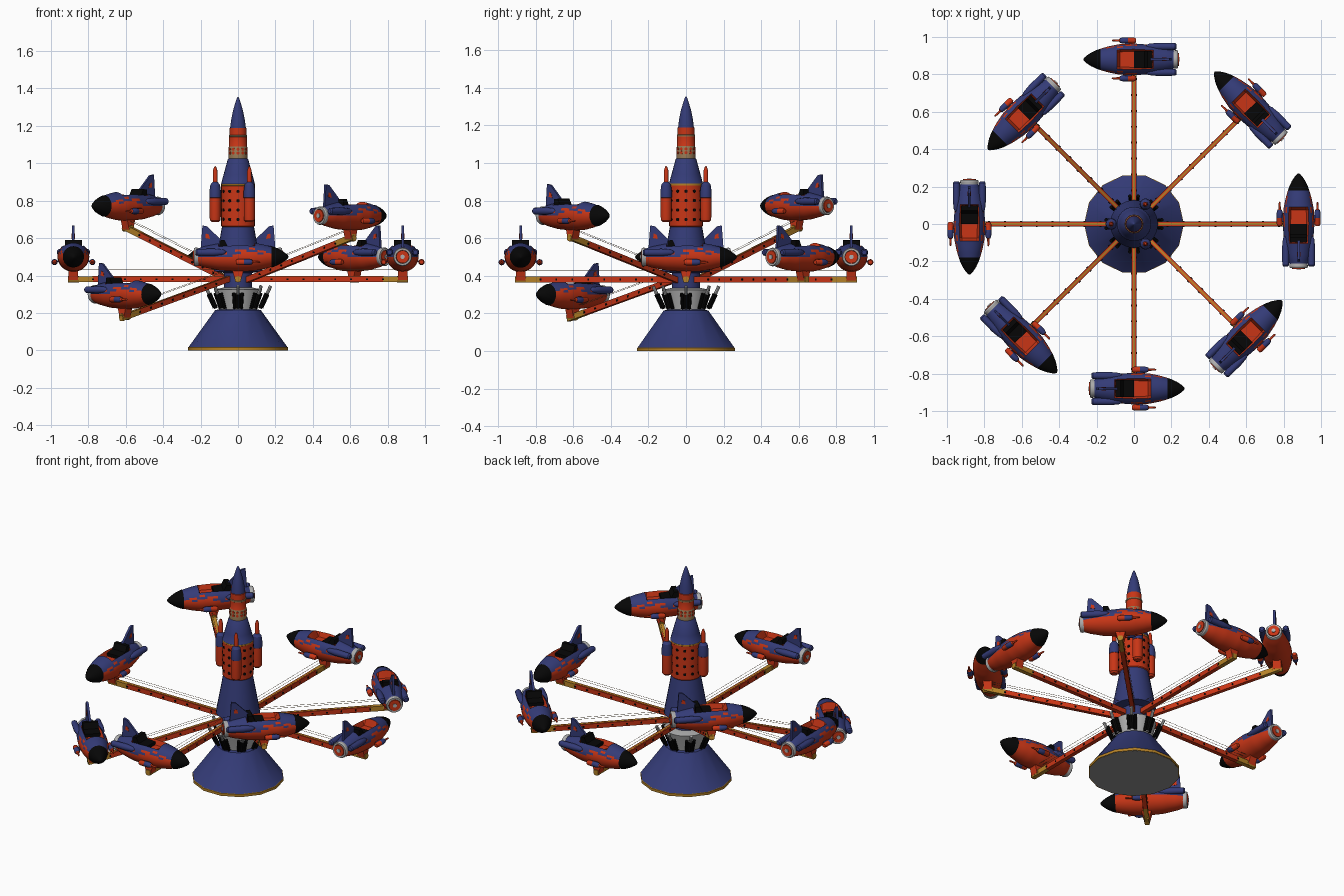
import bpy, bmesh, math
from mathutils import Matrix, Vector

if "Cube" in bpy.data.objects:
    bpy.data.objects.remove(bpy.data.objects["Cube"])

COL = {"blue": (0.034, 0.044, 0.185), "red": (0.58, 0.036, 0.008), "gold": (0.46, 0.22, 0.02),
       "black": (0.002, 0.002, 0.002), "light_grey": (0.42, 0.42, 0.42),
       "dark_grey": (0.28, 0.28, 0.28), "tan": (0.30, 0.19, 0.09)}
MAT = {}
for n, c in COL.items():
    MAT[n] = bpy.data.materials.new(n)
    MAT[n].diffuse_color = (*c, 1)
NAMES = list(COL)
T, R = Matrix.Translation, Matrix.Rotation
ALONG_X = R(math.pi / 2, 4, 'Y')          # turns a z-axis lathe to point along +x


def make(name, bm, M=None):
    if M:
        bm.transform(M)
    bmesh.ops.remove_doubles(bm, verts=bm.verts, dist=1e-5)
    bmesh.ops.recalc_face_normals(bm, faces=bm.faces)
    me = bpy.data.meshes.new(name)
    bm.to_mesh(me)
    bm.free()
    for n in NAMES:
        me.materials.append(MAT[n])
    me.shade_smooth()
    me.set_sharp_from_angle(angle=math.radians(32))
    ob = bpy.data.objects.new(name, me)
    bpy.context.collection.objects.link(ob)
    return ob


def lathe(name, rows, segs, mats, M=None):
    """rows: (radius, z); mats: one colour, or one per band"""
    bm = bmesh.new()
    if isinstance(mats, str):
        mats = [mats] * (len(rows) - 1)
    rings = [[bm.verts.new((max(r, 1e-6) * math.cos(2 * math.pi * i / segs),
                            max(r, 1e-6) * math.sin(2 * math.pi * i / segs), z))
              for i in range(segs)] for r, z in rows]
    for k, m in enumerate(mats):
        for i in range(segs):
            j = (i + 1) % segs
            f = bm.faces.new((rings[k][i], rings[k][j], rings[k + 1][j], rings[k + 1][i]))
            f.material_index = NAMES.index(m)
    for ring, row, m in ((rings[0], rows[0], mats[0]), (rings[-1], rows[-1], mats[-1])):
        if row[0] > 1e-4:
            bm.faces.new(ring).material_index = NAMES.index(m)
    return make(name, bm, M)


def rods(name, items, mat, segs=10):
    """items: (start, end, radius)"""
    bm = bmesh.new()
    for p, q, r in items:
        p, q = Vector(p), Vector(q)
        d = q - p
        bmesh.ops.create_cone(bm, cap_ends=True, segments=segs, radius1=r, radius2=r, depth=d.length,
                              matrix=T((p + q) / 2) @ d.to_track_quat('Z', 'Y').to_matrix().to_4x4())
    for f in bm.faces:
        f.material_index = NAMES.index(mat)
    return make(name, bm)


def boxes(name, items, mat):
    """items: (centre, size)"""
    bm = bmesh.new()
    for c, s in items:
        bmesh.ops.create_cube(bm, size=1, matrix=T(c) @ Matrix.Diagonal((*s, 1)))
    for f in bm.faces:
        f.material_index = NAMES.index(mat)
    return make(name, bm)


def prism(name, pts, y0, y1, mat):
    """side outline in x,z extruded along y"""
    bm = bmesh.new()
    f = bm.faces.new([bm.verts.new((x, y0, z)) for x, z in pts])
    g = bmesh.ops.extrude_face_region(bm, geom=[f])["geom"]
    bmesh.ops.translate(bm, vec=(0, y1 - y0, 0), verts=[v for v in g if isinstance(v, bmesh.types.BMVert)])
    for f in bm.faces:
        f.material_index = NAMES.index(mat)
    return make(name, bm)


def polar(r, a, z):
    return (r * math.cos(a), r * math.sin(a), z)


# ---- base and central tower
lathe("base", [(0.262, 0), (0.267, 0), (0.267, 0.016), (0.264, 0.018), (0.122, 0.215), (0.10, 0.22)], 14,
      ["gold", "gold", "gold", "blue", "blue"])
lathe("base_underside", [(0.262, -0.001), (0.262, 0.001)], 14, "dark_grey")
lathe("hub_collar", [(0.100, 0.215), (0.105, 0.24), (0.128, 0.325), (0.08, 0.335)], 24, "light_grey")
lathe("hub", [(0.075, 0.32), (0.075, 0.42)], 16, "blue")
lathe("tower_skirt", [(0.06, 0.412), (0.128, 0.422), (0.122, 0.46), (0.102, 0.57), (0.086, 0.66)], 24, "blue")
lathe("tower_body", [(0.08, 0.655), (0.09, 0.665), (0.09, 0.88), (0.091, 0.881), (0.091, 0.890), (0.090, 0.891),
                     (0.077, 0.94), (0.055, 1.02), (0.05, 1.025), (0.05, 1.085), (0.047, 1.09), (0.047, 1.14),
                     (0.049, 1.142), (0.049, 1.150), (0.045, 1.152), (0.045, 1.188), (0.042, 1.19)], 24,
      ["red"] * 2 + ["gold"] * 2 + ["blue"] * 4 + ["tan"] * 2 + ["red"] + ["tan"] * 3 + ["red"] * 2)
lathe("tower_nose", [(0.042, 1.189), (0.037, 1.23), (0.027, 1.28), (0.014, 1.325), (0.005, 1.35), (0, 1.355)], 20, "blue")
ports = [(polar(0.085, 2 * math.pi * i / 12, z), polar(0.0915, 2 * math.pi * i / 12, z), 0.009)
         for i in range(12) for z in (0.70, 0.75, 0.80, 0.85)]
rods("tower_portholes", ports, "black", 8)
rods("tower_studs", [(polar(0.045, 2 * math.pi * i / 12, z), polar(0.051, 2 * math.pi * i / 12, z), 0.009)
                     for i in range(12) for z in (1.055, 1.075)], "red", 6)

# ---- three side boosters
for k, deg in enumerate((60, 180, 300)):
    a = math.radians(deg)
    lathe(f"booster_{k}", [(0.018, 0.685), (0.028, 0.695), (0.030, 0.715), (0.030, 0.815), (0.031, 0.816), (0.031, 0.85),
                           (0.026, 0.885), (0.013, 0.90), (0.012, 0.96), (0.006, 0.98), (0, 0.985)], 14,
          ["red"] * 4 + ["blue"] * 3 + ["red"] * 3, T(polar(0.122, a, 0)))

# ---- hydraulic lifters under each arm
A8 = [math.radians(45 * i) for i in range(8)]
rods("lifter_cylinders", [(polar(0.118, a + s, 0.225), polar(0.152, a + s, 0.305), 0.009)
                          for a in A8 for s in (-0.15, 0.15)], "black", 8)
rods("lifter_pistons", [(polar(0.120, a, 0.225), polar(0.175, a, 0.345), 0.009) for a in A8], "light_grey", 8)
rods("lifter_sleeves", [(polar(0.122, a, 0.23), polar(0.155, a, 0.302), 0.014) for a in A8], "black", 8)

# ---- one arm, running along +x from its pivot
arm = [boxes("arm_beam", [((0.325, 0, 0), (0.75, 0.026, 0.030))], "red"),
       boxes("arm_end", [((0.763, 0, 0), (0.134, 0.027, 0.031))], "gold"),
       boxes("arm_top_strip", [((0.325, 0, 0.0152), (0.75, 0.011, 0.002))], "gold"),
       boxes("arm_bolts", [((0.1 + 0.085 * i, s * 0.0135, 0), (0.010, 0.004, 0.010))
                           for i in range(8) for s in (-1, 1)], "black")]
cables = [rods("arm_cables", [((0, s * 0.012, 0), (0.77, s * 0.012, 0), 0.001) for s in (-1, 1)], "tan", 5)]

# ---- one rocket car, nose along +x, centred on its axis
prof = [(-0.225, 0.044), (-0.18, 0.060), (-0.10, 0.077), (0, 0.085), (0.08, 0.081), (0.14, 0.069), (0.18, 0.057)]


def radius(x):
    for (x0, r0), (x1, r1) in zip(prof, prof[1:]):
        if x <= x1 + 1e-6:
            return r0 + (r1 - r0) * (x - x0) / (x1 - x0)


xs = [-0.225 + 0.015 * i for i in range(28)]
body = lathe("car_body", [(radius(x), x) for x in xs], 36, "blue", ALONG_X)
me = body.data
sunk = set()
for v in me.vertices:                       # press the cockpit into the hull
    x, y, z = v.co
    if z > 0 and abs(y) < 0.046 and -0.095 < x < 0.085:
        v.co.z = 0.03
        sunk.add(v.index)
    else:
        v.co.z *= 0.94
flames = [((-0.03, 0.2),), ((0.02, 0.10), (0.14, 0.2), (-0.10, -0.06)), ((-0.01, 0.05), (0.10, 0.15)), ((0.06, 0.09),)]
for p in me.polygons:                       # red belly, flame streaks and cockpit
    x, y, z = p.center
    row = int(math.degrees(math.atan2(z / 0.94, abs(y))) // 10)
    flame = 0 <= row < 4 and any(lo < x < hi for lo, hi in flames[row])
    if z < 0 or flame or any(i in sunk for i in p.vertices):
        p.material_index = NAMES.index("red")
me.set_sharp_from_angle(angle=math.radians(32))

car = [body,
       lathe("car_nose", [(0.057, 0.18), (0.05, 0.20), (0.037, 0.228), (0.019, 0.255), (0.008, 0.267), (0, 0.271)],
             24, "black", ALONG_X),
       lathe("car_tail_ring", [(0.034, -0.22), (0.036, -0.236), (0.046, -0.236), (0.050, -0.228), (0.048, -0.212)],
             20, "light_grey", ALONG_X),
       lathe("car_tail_disc", [(0.034, -0.240), (0.034, -0.22)], 20, "red", ALONG_X),
       lathe("car_tail_nozzle", [(0.012, -0.244), (0.012, -0.23)], 12, "light_grey", ALONG_X),
       prism("car_fin", [(-0.20, 0.04), (-0.06, 0.06), (-0.085, 0.085), (-0.165, 0.163), (-0.19, 0.168)],
             -0.007, 0.007, "blue"),
       prism("car_fin_patch", [(-0.175, 0.10), (-0.15, 0.095), (-0.155, 0.118), (-0.172, 0.125)], -0.009, 0.009, "red"),
       prism("car_seat", [(-0.098, 0.02), (0.0, 0.02), (0.0, 0.05), (-0.055, 0.055), (-0.072, 0.09), (-0.098, 0.088)],
             -0.045, 0.045, "black"),
       prism("car_bracket", [(-0.03, -0.07), (0.03, -0.07), (0.016, -0.125), (-0.016, -0.125)], -0.025, 0.025, "red"),
       rods("car_pivot", [((0, -0.03, -0.12), (0, 0.03, -0.12), 0.017)], "gold", 12)]
for s, side in ((-1, "right"), (1, "left")):
    car += [lathe(f"car_nacelle_{side}", [(0.012, -0.228), (0.018, -0.22), (0.020, -0.13), (0.015, -0.08), (0, -0.05)],
                  12, "blue", T((0, s * 0.069, 0.024)) @ ALONG_X),
            lathe(f"car_pod_{side}", [(0.011, -0.01), (0.016, 0.0), (0.016, 0.03), (0.0165, 0.031), (0.0165, 0.06),
                                      (0.012, 0.075), (0.006, 0.08), (0.005, 0.115), (0, 0.12)], 12,
                  ["red"] * 3 + ["blue"] * 2 + ["red"] * 3, T((0, s * 0.101, -0.028)) @ ALONG_X),
            boxes(f"car_pod_mount_{side}", [((0.03, s * 0.088, -0.024), (0.035, 0.02, 0.010))], "blue")]

# ---- place arms and level cars at eight angles; some arms are raised or lowered
rise = [0, 0, 0, 0.272, 0, -0.20, 0, 0.22]
for i, (a, dz) in enumerate(zip(A8, rise)):
    e = math.asin(dz / 0.80)
    tilt = R(-e, 4, 'Y')
    reach = 0.08 + 0.80 * math.cos(e)
    places = ((arm, R(a, 4, 'Z') @ T((0.08, 0, 0.38)) @ tilt),
              (cables, R(a, 4, 'Z') @ T((0.08, 0, 0.43)) @ tilt),
              (car, T(polar(reach, a, 0.50 + dz)) @ R(a + math.pi / 2, 4, 'Z')))
    for parts, M in places:
        for ob in parts:
            if i < 7:
                c = ob.copy()
                c.name = f"{ob.name}_{i}"
                bpy.context.collection.objects.link(c)
            else:
                c = ob
            c.matrix_world = M

for m in bpy.data.materials:
    if m.users and not m.is_grease_pencil:
        m.use_nodes = True
        m.node_tree.nodes["Principled BSDF"].inputs["Base Color"].default_value = m.diffuse_color
